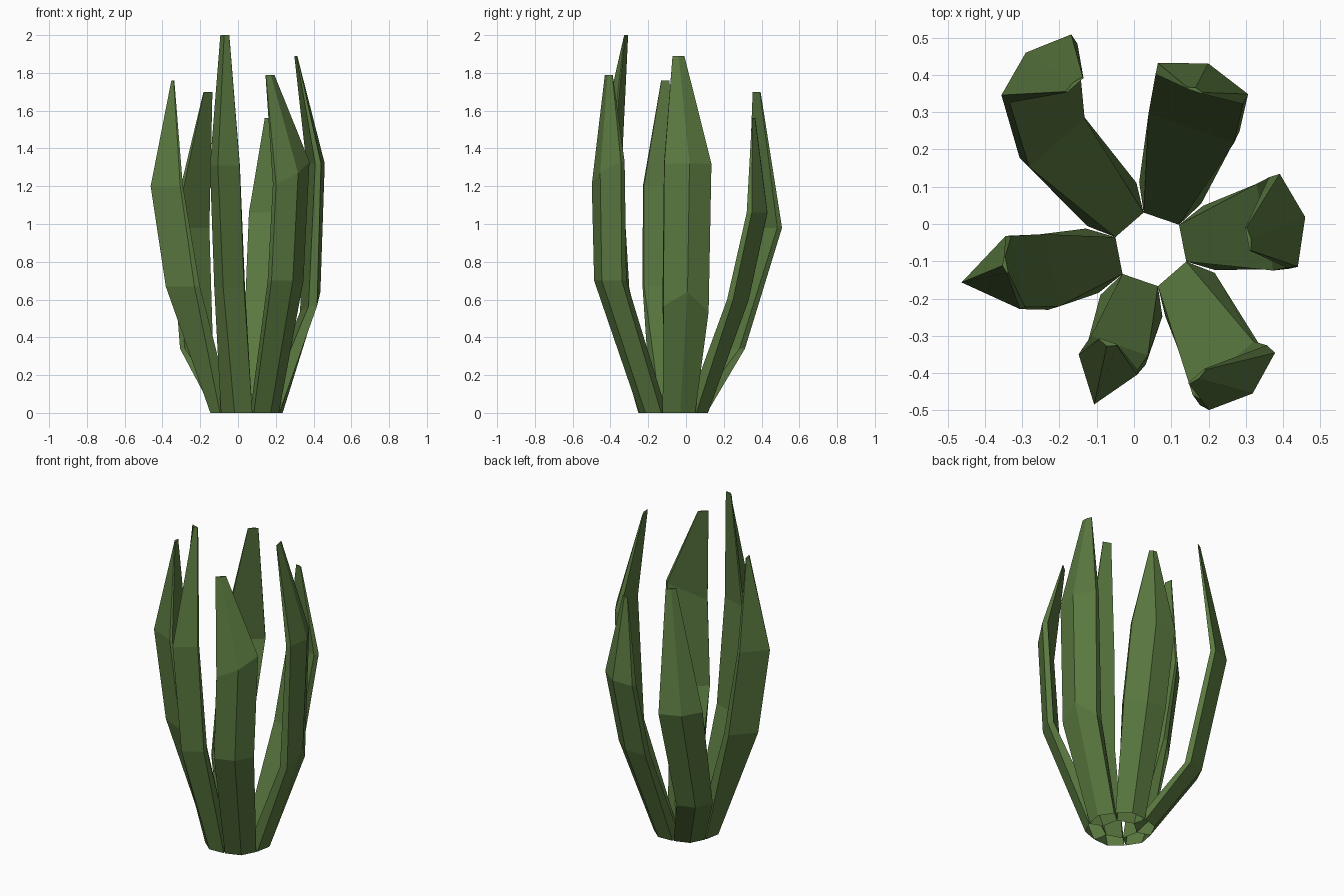
import bpy, bmesh, math
from mathutils import Vector

mat = bpy.data.materials.new("leaf_green")
mat.diffuse_color = (0.103, 0.192, 0.051, 1)

CENTRE = Vector((0.045, -0.068, 0))

# Per leaf: lower ring, upper ring, tip as
# (x, y, z, half width, ridge depth, inner depth[, side tilt, ridge lift])
LEAVES = [
    ((0.395, 0.0, 0.55, 0.122, 0.042, 0.045, -0.015, 0.09), (0.415, 0.01, 1.32, 0.127, 0.045, 0.03),
     (0.308, -0.04, 1.89, 0.032, 0.006, 0.004)),
    ((0.165, 0.29, 0.6, 0.125, 0.045, 0.035), (0.185, 0.39, 1.06, 0.128, 0.043, 0.03),
     (0.163, 0.36, 1.56, 0.022, 0.006, 0.004)),
    ((-0.23, 0.245, 0.34, 0.102, 0.045, 0.035), (-0.262, 0.427, 0.98, 0.124, 0.043, 0.03),
     (-0.16, 0.375, 1.70, 0.03, 0.006, 0.004)),
    ((-0.25, -0.13, 0.67, 0.102, 0.135, 0.03), (-0.325, -0.13, 1.2, 0.1, 0.14, 0.015),
     (-0.345, -0.11, 1.76, 0.022, 0.008, 0.004)),
    ((-0.047, -0.35, 0.66, 0.083, 0.095, 0.025), (-0.07, -0.377, 1.31, 0.083, 0.113, 0.012),
     (-0.07, -0.318, 2.0, 0.025, 0.01, 0.004)),
    ((0.262, -0.413, 0.7, 0.112, 0.043, 0.035), (0.29, -0.422, 1.27, 0.117, 0.043, 0.03, 0.06),
     (0.17, -0.41, 1.79, 0.03, 0.006, 0.004)),
]


def ring(bm, az, inner_w, x, y, z, hw, ridge, inner, tilt=0, lift=0):
    """Five-sided section: outer ridge, two sides, flat inner edge."""
    out = Vector((math.cos(az), math.sin(az), 0))
    side = Vector((-out.y, out.x, 0))
    c = Vector((x, y, z))
    section = [(ridge, 0, lift), (0, 1, 0), (-inner, inner_w, 0), (-inner, -inner_w, 0), (0, -1, 0)]
    return [bm.verts.new(c + out * d + side * (w * hw) + Vector((0, 0, w * tilt + h)))
            for d, w, h in section]


def leaf(index, upper):
    az = math.radians(11 + 60 * index)
    base = CENTRE + Vector((math.cos(az), math.sin(az), 0)) * 0.16
    bm = bmesh.new()
    # Base sections touch their neighbours; the bottom stays open
    rings = [ring(bm, az, 0.57, base.x, base.y, 0, 0.088, 0.035, 0.073)]
    rings += [ring(bm, az, 0.97, *r) for r in upper]
    for a, b in zip(rings, rings[1:]):
        for i in range(5):
            j = (i + 1) % 5
            bm.faces.new((a[i], a[j], b[j], b[i]))
    bm.faces.new(rings[-1])
    bmesh.ops.recalc_face_normals(bm, faces=bm.faces)
    name = f"leaf_{index + 1}"
    me = bpy.data.meshes.new(name)
    bm.to_mesh(me)
    bm.free()
    me.materials.append(mat)
    bpy.context.collection.objects.link(bpy.data.objects.new(name, me))


# Six leaves around an open centre
for k, data in enumerate(LEAVES):
    leaf(k, data)
